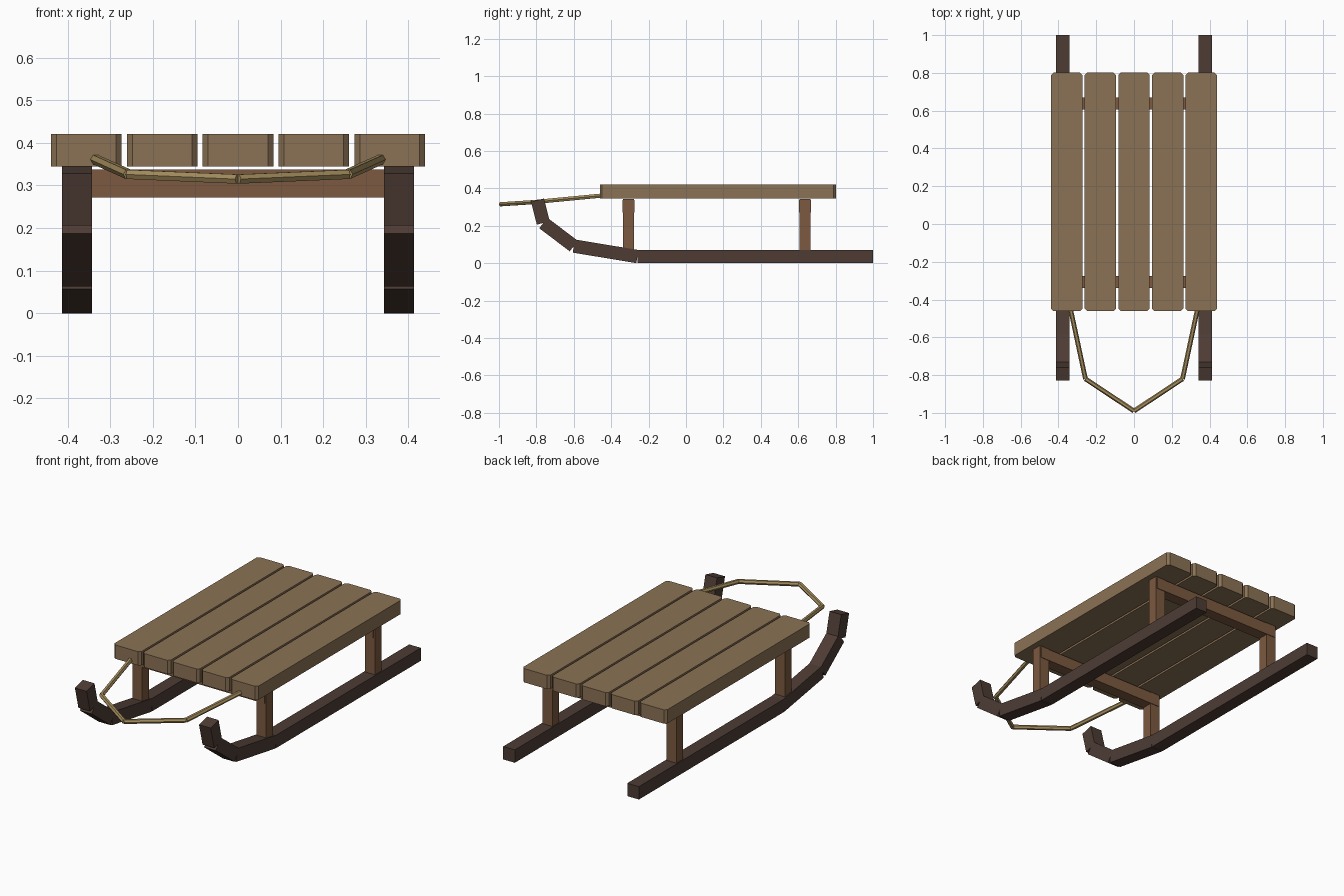
import bpy, bmesh, math
from mathutils import Vector, Matrix

if "Cube" in bpy.data.objects:
    bpy.data.objects.remove(bpy.data.objects["Cube"])


def material(name, rgb):
    m = bpy.data.materials.new(name)
    m.diffuse_color = (*rgb, 1)
    m.use_nodes = True
    m.node_tree.nodes["Principled BSDF"].inputs["Base Color"].default_value = m.diffuse_color
    return m


SEAT = material("seat_wood", (0.26, 0.17, 0.09))
FRAME = material("frame_wood", (0.20, 0.10, 0.05))
RUNNER = material("runner_wood", (0.075, 0.045, 0.034))
ROPE = material("rope_fibre", (0.38, 0.27, 0.11))


def finish(bm, name, mat):
    bmesh.ops.recalc_face_normals(bm, faces=bm.faces)
    mesh = bpy.data.meshes.new(name)
    bm.to_mesh(mesh)
    bm.free()
    mesh.materials.append(mat)
    obj = bpy.data.objects.new(name, mesh)
    bpy.context.collection.objects.link(obj)
    return obj


def box(name, centre, size, mat, chamfer=0):
    bm = bmesh.new()
    bmesh.ops.create_cube(bm, size=1, matrix=Matrix.Translation(centre) @ Matrix.Diagonal((*size, 1)))
    if chamfer:
        upright = [e for e in bm.edges if abs(e.verts[0].co.z - e.verts[1].co.z) > 0.01]
        bmesh.ops.bevel(bm, geom=upright, offset=chamfer, segments=1, affect='EDGES')
    return finish(bm, name, mat)


def bar_matrix(a, b):
    # local z runs along the bar, local x stays horizontal
    z = (b - a).normalized()
    x = z.cross(Vector((0, 0, 1))).normalized()
    y = z.cross(x)
    m = Matrix((x, y, z)).transposed().to_4x4()
    return Matrix.Translation((a + b) / 2) @ m


def beams(name, points, width, mat):
    # chain of separate square beams
    bm = bmesh.new()
    for a, b in zip(points, points[1:]):
        size = Matrix.Diagonal((width, width, (b - a).length, 1))
        bmesh.ops.create_cube(bm, size=1, matrix=bar_matrix(a, b) @ size)
    return finish(bm, name, mat)


def rods(name, points, radius, mat):
    # chain of separate six-sided rods
    bm = bmesh.new()
    for a, b in zip(points, points[1:]):
        bmesh.ops.create_cone(bm, cap_ends=True, segments=6, radius1=radius, radius2=radius,
                              depth=(b - a).length,
                              matrix=bar_matrix(a, b) @ Matrix.Rotation(math.pi / 2, 4, 'Z'))
    return finish(bm, name, mat)


# seat planks
for i in range(5):
    box(f"seat_plank_{i + 1}", ((i - 2) * 0.178, 0.17, 0.383), (0.166, 1.262, 0.076), SEAT, 0.013)

# crossbars and legs
for place, y in (("front", -0.308), ("rear", 0.637)):
    box(f"{place}_crossbar", (0, y, 0.305), (0.80, 0.064, 0.066), FRAME)
    for side, s in (("left", -1), ("right", 1)):
        box(f"{place}_{side}_leg", (s * 0.378, y, 0.2), (0.06, 0.058, 0.284), FRAME)

# runners with curled tips
profile = [(1.0, 0.0355), (-0.26, 0.0355), (-0.60, 0.0915), (-0.763, 0.215), (-0.794, 0.337)]
for side, s in (("left", -1), ("right", 1)):
    beams(f"{side}_runner", [Vector((s * 0.378, y, z)) for y, z in profile], 0.071, RUNNER)

# pull rope
half = [(0.335, -0.455, 0.361), (0.257, -0.82, 0.326), (0, -0.99, 0.315)]
path = [Vector((-x, y, z)) for x, y, z in half] + [Vector(p) for p in half[-2::-1]]
rods("pull_rope", path, 0.0125, ROPE)
